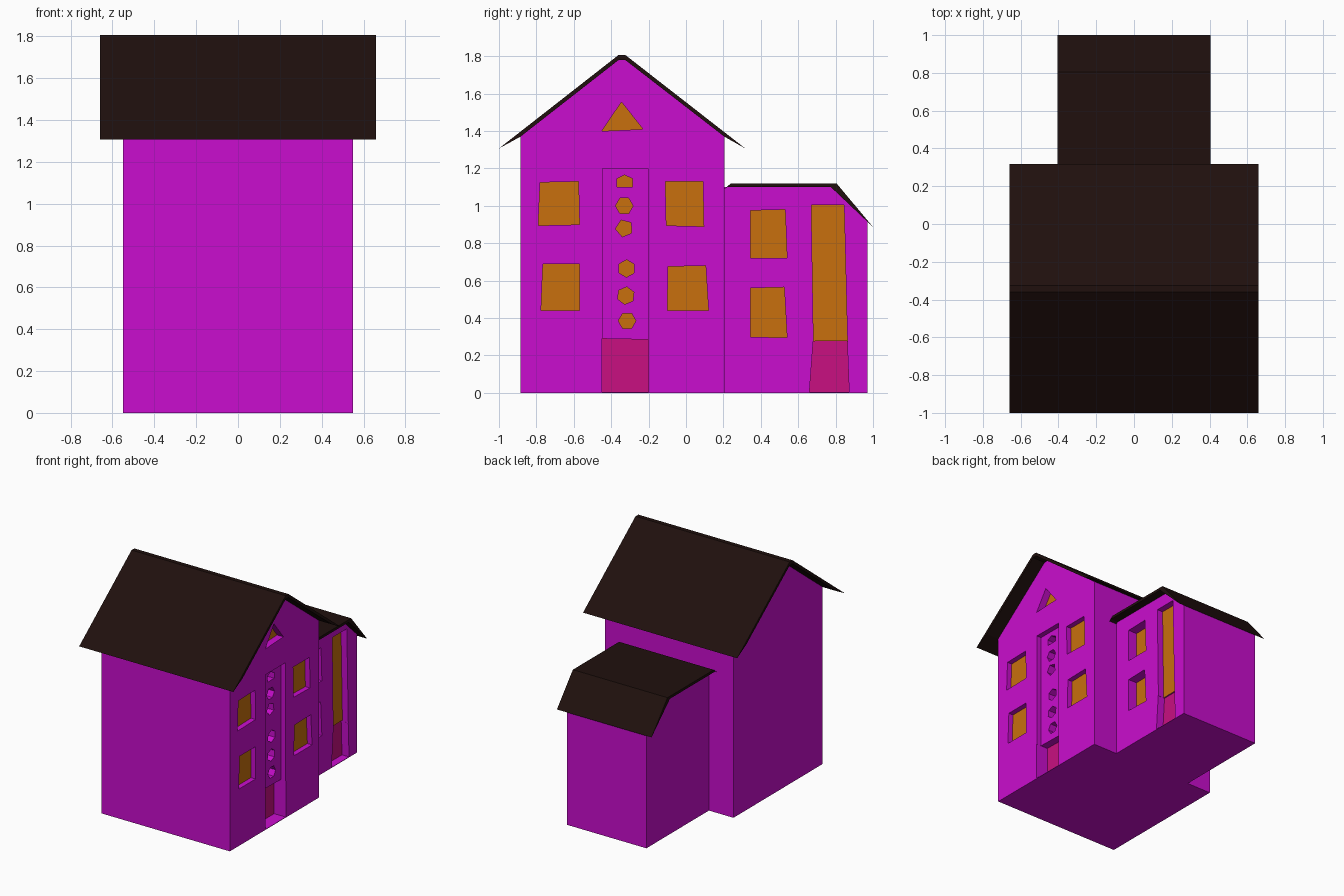
import bpy, bmesh, math

if "Cube" in bpy.data.objects:
    bpy.data.objects.remove(bpy.data.objects["Cube"])


def material(name, rgb):
    m = bpy.data.materials.new(name)
    m.diffuse_color = (*rgb, 1)
    m.use_nodes = True
    m.node_tree.nodes["Principled BSDF"].inputs["Base Color"].default_value = m.diffuse_color
    return m


WALL, PANE, DOOR, ROOF = range(4)
MATS = [material("wall", (0.59, 0.004, 0.62)), material("pane", (0.58, 0.16, 0.004)),
        material("door", (0.58, 0.005, 0.22)), material("roof", (0.014, 0.005, 0.004))]


def prism(name, profile, x0, x1, mat=WALL, back=None):
    """Extrude a (y, z) profile along x; 'back' colours the cap at x0."""
    bm = bmesh.new()
    a = [bm.verts.new((x0, y, z)) for y, z in profile]
    b = [bm.verts.new((x1, y, z)) for y, z in profile]
    n = len(a)
    cap = bm.faces.new(a)
    bm.faces.new(b)
    for i in range(n):
        j = (i + 1) % n
        bm.faces.new((a[i], a[j], b[j], b[i]))
    for f in bm.faces:
        f.material_index = mat
    if back is not None:
        cap.material_index = back
    bmesh.ops.recalc_face_normals(bm, faces=bm.faces[:])
    me = bpy.data.meshes.new(name)
    bm.to_mesh(me)
    bm.free()
    for m in MATS:
        me.materials.append(m)
    ob = bpy.data.objects.new(name, me)
    bpy.context.collection.objects.link(ob)
    return ob


def carve(body, face_x, recesses):
    """Cut recesses (profile, depth, back material) into the +x wall."""
    cutters = []
    for profile, depth, back in recesses:
        c = prism("recess_cutter", profile, face_x - depth, face_x + 0.1, WALL, back)
        c.hide_render = True
        mod = body.modifiers.new("recess", 'BOOLEAN')
        mod.operation = 'DIFFERENCE'
        mod.solver = 'EXACT'
        mod.object = c
        cutters.append(c)
    dg = bpy.context.evaluated_depsgraph_get()
    me = bpy.data.meshes.new_from_object(body.evaluated_get(dg))
    body.modifiers.clear()
    body.data = me
    for c in cutters:
        bpy.data.objects.remove(c)


def ngon(y, z, n, turn, r=0.047):
    return [(y + r * math.cos(turn + math.tau * i / n),
             z + r * math.sin(turn + math.tau * i / n)) for i in range(n)]


# Main house
main = prism("main_house", [(-0.885, 0), (0.205, 0), (0.205, 1.37), (-0.325, 1.78),
                            (-0.36, 1.78), (-0.885, 1.37)], -0.55, 0.55)
windows = [
    [(-0.79, 0.895), (-0.57, 0.90), (-0.575, 1.13), (-0.78, 1.125)],
    [(-0.775, 0.44), (-0.57, 0.44), (-0.57, 0.69), (-0.765, 0.69)],
    [(-0.105, 0.895), (0.095, 0.89), (0.09, 1.13), (-0.11, 1.13)],
    [(-0.10, 0.44), (0.12, 0.44), (0.105, 0.68), (-0.095, 0.675)],
]
gable_window = [(-0.45, 1.40), (-0.23, 1.41), (-0.345, 1.555)]
portholes = [
    [(-0.37, 1.10), (-0.285, 1.10), (-0.285, 1.145), (-0.33, 1.165), (-0.37, 1.145)],
    ngon(-0.33, 1.0, 6, 0.0), ngon(-0.33, 0.88, 5, 0.7),
    ngon(-0.318, 0.665, 6, 0.5), ngon(-0.322, 0.52, 6, 0.4), ngon(-0.315, 0.385, 6, 0.0),
]
recesses = [(w, 0.04, PANE) for w in windows]
recesses.append((gable_window, 0.055, PANE))
recesses.append(([(-0.447, 0.28), (-0.202, 0.28), (-0.202, 1.2), (-0.447, 1.2)], 0.04, WALL))
recesses.append(([(-0.448, 0.004), (-0.201, 0.004), (-0.201, 0.285), (-0.448, 0.29)], 0.10, DOOR))
recesses += [(p, 0.11, PANE) for p in portholes]
carve(main, 0.55, recesses)

# Annex behind the house
annex = prism("annex", [(0.205, 0), (0.97, 0), (0.97, 0.915), (0.775, 1.10), (0.205, 1.10)],
              -0.34, 0.34)
carve(annex, 0.34, [
    ([(0.345, 0.72), (0.54, 0.72), (0.53, 0.98), (0.345, 0.975)], 0.075, PANE),
    ([(0.345, 0.30), (0.54, 0.295), (0.525, 0.565), (0.345, 0.56)], 0.075, PANE),
    ([(0.682, 0.27), (0.863, 0.27), (0.845, 1.005), (0.67, 1.005)], 0.05, PANE),
    ([(0.66, 0.004), (0.872, 0.004), (0.862, 0.278), (0.68, 0.276)], 0.06, DOOR),
])

# Roofs with thin, tapering eaves
prism("main_roof", [(-1.0, 1.307), (-0.885, 1.37), (-0.36, 1.78), (-0.325, 1.78), (0.205, 1.37),
                    (0.317, 1.307), (-0.325, 1.807), (-0.36, 1.807)], -0.66, 0.66, ROOF)
prism("annex_roof", [(0.205, 1.09), (0.22, 1.10), (0.775, 1.10), (0.97, 0.915), (1.0, 0.887),
                     (0.805, 1.12), (0.24, 1.12)], -0.405, 0.405, ROOF)
